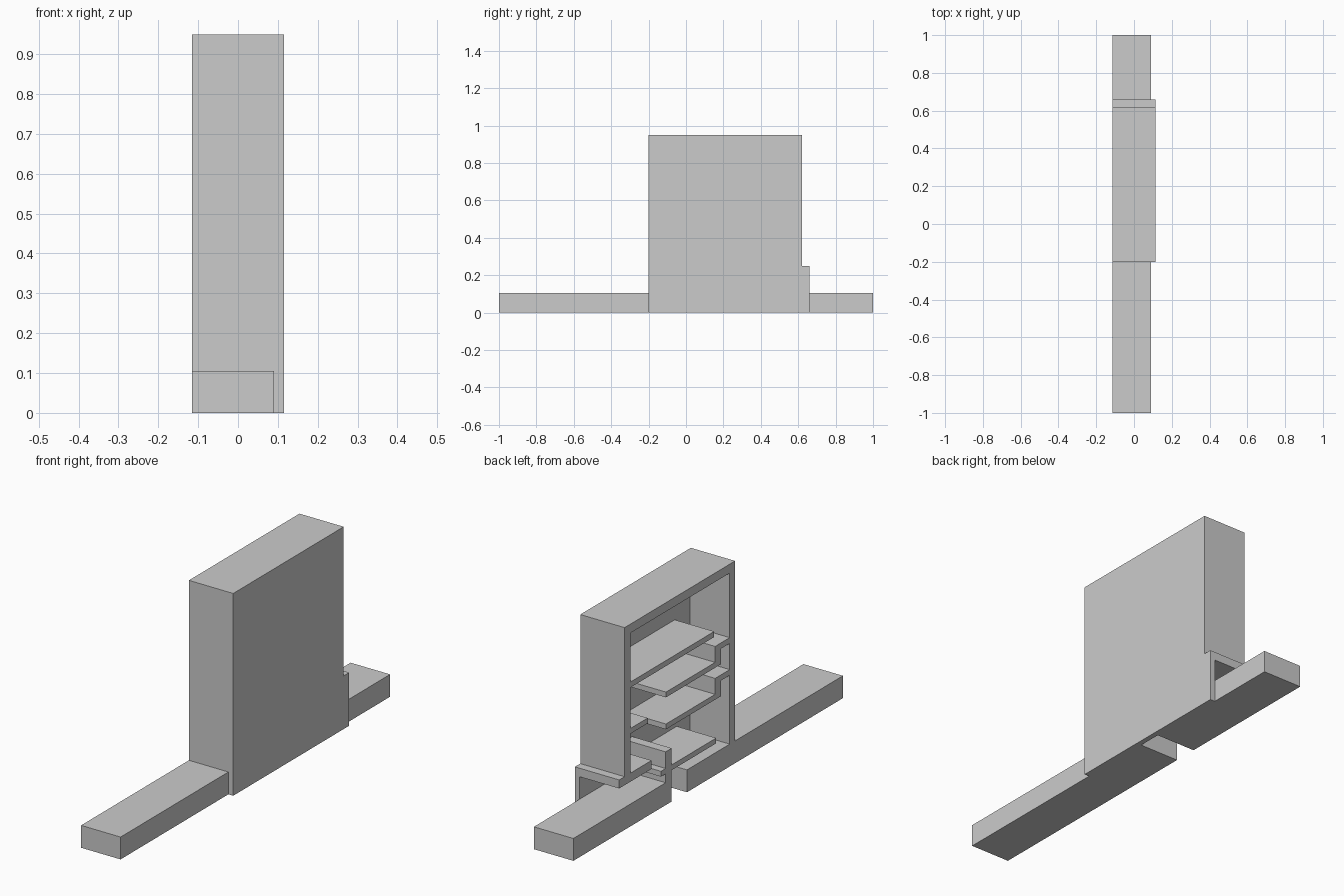
import bpy, bmesh

if "Cube" in bpy.data.objects:
    bpy.data.objects.remove(bpy.data.objects["Cube"])

X_OPEN, X_PANEL, X_BACK = -0.115, 0.09, 0.115


def extrude(name, profile, x0=X_OPEN, x1=X_PANEL):
    """Extrude a (y, z) outline along x."""
    bm = bmesh.new()
    face = bm.faces.new([bm.verts.new((x0, y, z)) for y, z in profile])
    new = bmesh.ops.extrude_face_region(bm, geom=[face])["geom"]
    verts = [v for v in new if isinstance(v, bmesh.types.BMVert)]
    bmesh.ops.translate(bm, verts=verts, vec=(x1 - x0, 0, 0))
    bmesh.ops.recalc_face_normals(bm, faces=bm.faces)
    mesh = bpy.data.meshes.new(name)
    bm.to_mesh(mesh)
    bm.free()
    obj = bpy.data.objects.new(name, mesh)
    bpy.context.collection.objects.link(obj)
    return obj


def slab(name, y0, y1, z0, z1):
    return extrude(name, [(y0, z0), (y1, z0), (y1, z1), (y0, z1)])


# Closed side panel, with the low step at the exit
extrude("side_panel", [(-0.2, 0), (0.66, 0), (0.66, 0.25), (0.62, 0.25),
                       (0.62, 0.95), (-0.2, 0.95)], X_PANEL, X_BACK)

# Top and end walls, running into the exit roof
extrude("case_frame", [(-0.2, 0.105), (-0.16, 0.105), (-0.16, 0.908), (0.577, 0.908),
                       (0.577, 0.25), (0.42, 0.25), (0.42, 0.21), (0.66, 0.21),
                       (0.66, 0.25), (0.62, 0.25), (0.62, 0.95), (-0.2, 0.95)])

# Base rails: the back one turns up into a stop wall
slab("front_rail", -1, 0.157, 0, 0.105)
extrude("back_rail", [(0.27, 0), (1, 0), (1, 0.105), (0.315, 0.105),
                      (0.315, 0.25), (0.27, 0.25)])

# Plain shelves
slab("upper_shelf", -0.045, 0.577, 0.652, 0.678)
slab("end_ledge", 0.448, 0.577, 0.435, 0.46)
slab("lower_shelf", -0.06, 0.27, 0.147, 0.172)
slab("lower_shelf_lip", 0.315, 0.35, 0.147, 0.172)

# Stepped shelves hung from the front wall
for name, z in (("stepped_shelf_upper", 0.53), ("stepped_shelf_middle", 0.38)):
    top = z + 0.075
    extrude(name, [(-0.16, top), (-0.052, top), (-0.052, z), (0.313, z),
                   (0.313, z - 0.025), (-0.095, z - 0.025),
                   (-0.095, top - 0.027), (-0.16, top - 0.027)])
